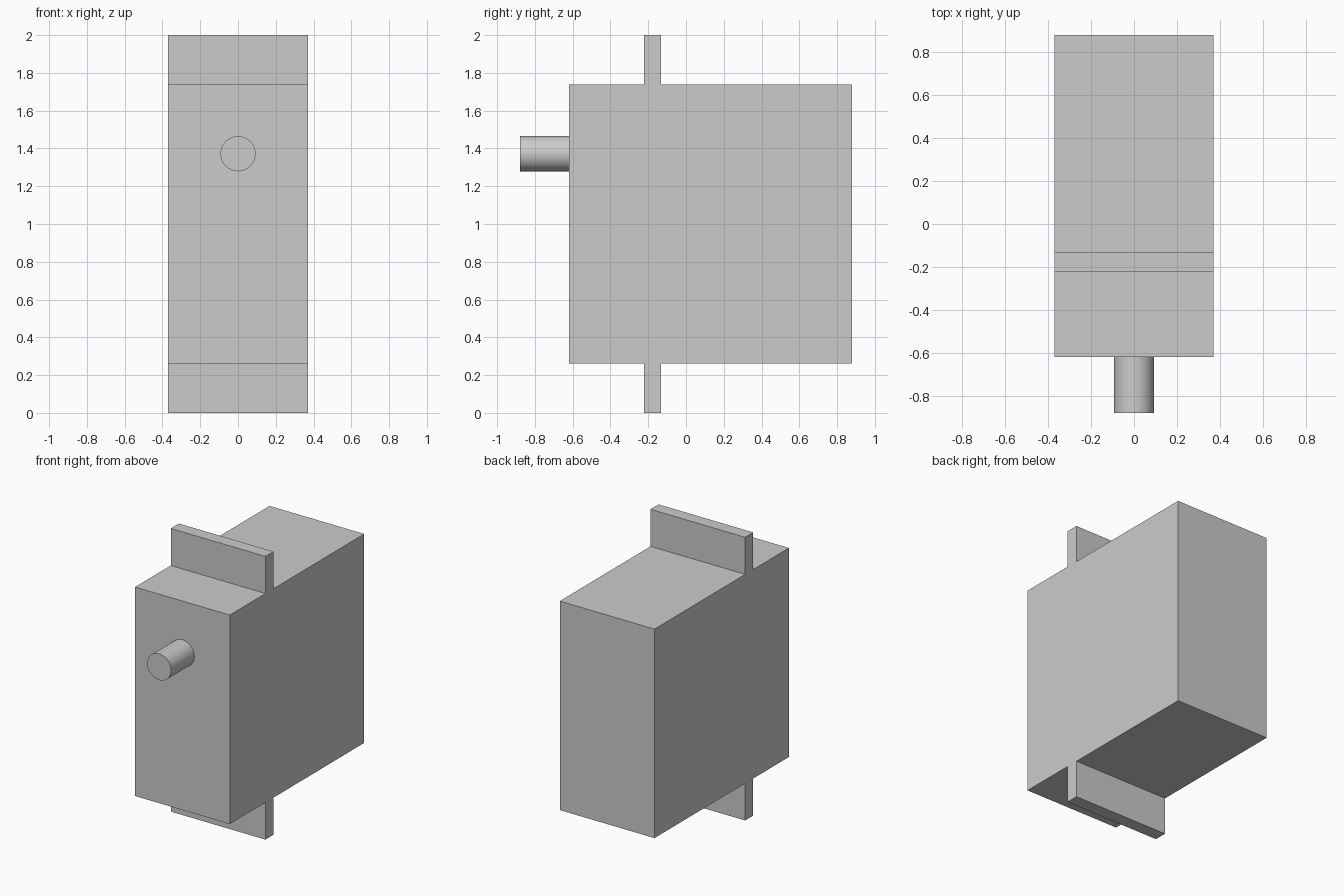
import bpy
import bmesh
import math

cube = bpy.data.objects.get("Cube")
if cube:
    bpy.data.objects.remove(cube, do_unlink=True)

# Single grey finish
grey = bpy.data.materials.new("plain grey")
grey.use_nodes = True
colour = (0.6, 0.6, 0.6, 1)
grey.diffuse_color = colour
grey.node_tree.nodes["Principled BSDF"].inputs["Base Color"].default_value = colour

HALF_WIDTH = 0.37
FRONT, BACK = -0.62, 0.88
BOTTOM, TOP, HEIGHT = 0.262, 1.738, 2.0
TAB_FRONT, TAB_BACK = -0.222, -0.132
SHAFT_RADIUS, SHAFT_Z, SHAFT_TIP = 0.093, 1.372, -0.88


def extruded_profile(name, outline, half_width):
    """Solid made from a side outline (y, z) swept across x."""
    mesh = bpy.data.meshes.new(name)
    bm = bmesh.new()
    face = bm.faces.new([bm.verts.new((-half_width, y, z)) for y, z in outline])
    swept = bmesh.ops.extrude_face_region(bm, geom=[face])["geom"]
    verts = [v for v in swept if isinstance(v, bmesh.types.BMVert)]
    bmesh.ops.translate(bm, verts=verts, vec=(2 * half_width, 0, 0))
    bmesh.ops.recalc_face_normals(bm, faces=bm.faces)
    bm.to_mesh(mesh)
    bm.free()
    obj = bpy.data.objects.new(name, mesh)
    bpy.context.collection.objects.link(obj)
    mesh.materials.append(grey)
    return obj


# Housing with its upper and lower mounting tabs in one flush piece
upper = [(FRONT, TOP), (TAB_FRONT, TOP), (TAB_FRONT, HEIGHT),
         (TAB_BACK, HEIGHT), (TAB_BACK, TOP), (BACK, TOP)]
lower = [(y, HEIGHT - z) for y, z in reversed(upper)]
extruded_profile("housing_with_tabs", upper + lower, HALF_WIDTH)

# Round output shaft on the front
bpy.ops.mesh.primitive_cylinder_add(
    vertices=64, radius=SHAFT_RADIUS, depth=FRONT - SHAFT_TIP,
    location=(0, (FRONT + SHAFT_TIP) / 2, SHAFT_Z), rotation=(math.pi / 2, 0, 0))
shaft = bpy.context.object
shaft.name = "output_shaft"
shaft.data.materials.append(grey)
bpy.ops.object.shade_smooth_by_angle(angle=math.radians(30))
